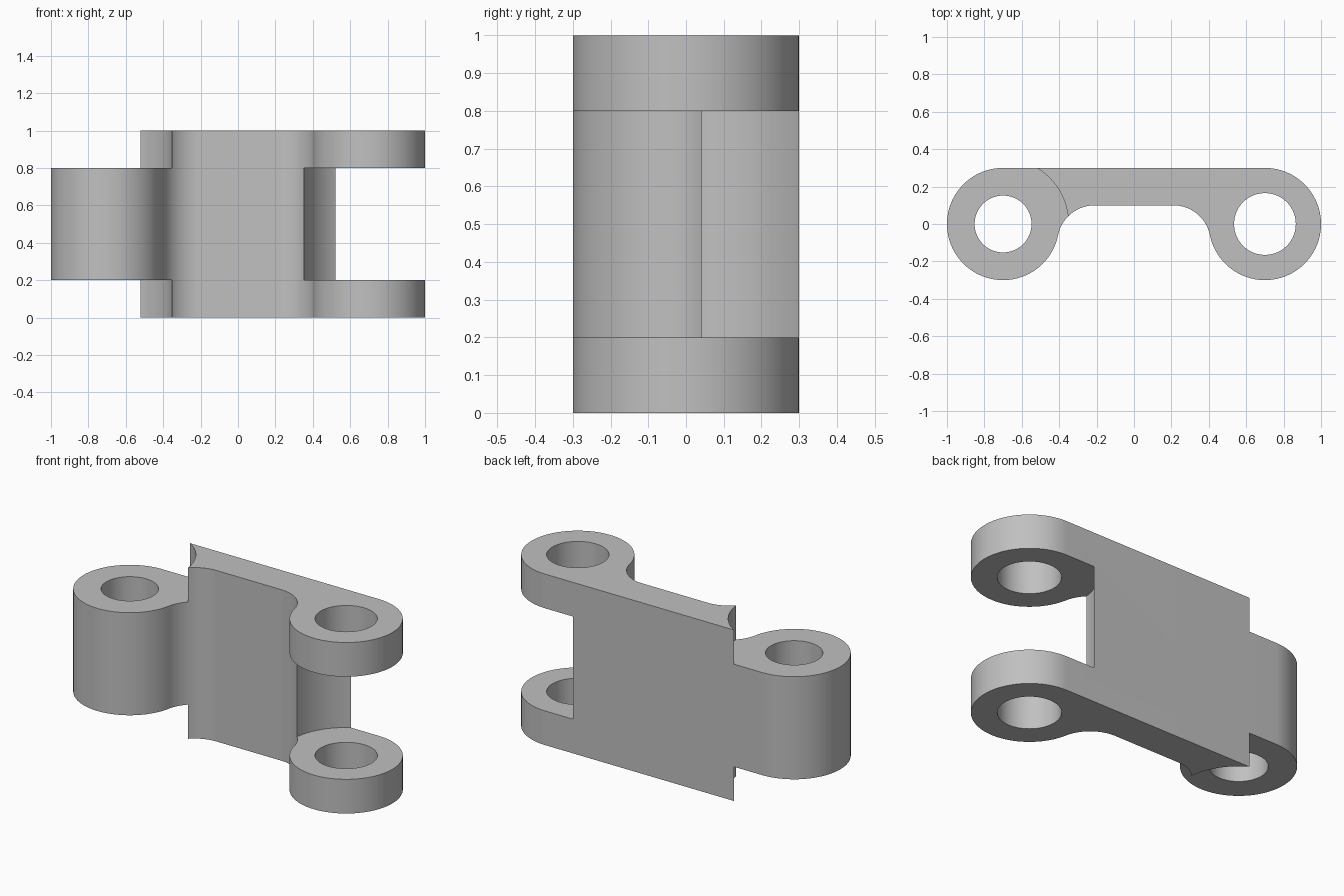
import bpy, bmesh
from math import radians, cos, sin, atan2, sqrt, pi

cube = bpy.data.objects.get("Cube")
if cube:
    bpy.data.objects.remove(cube, do_unlink=True)

BOSS_X, BOSS_R = 0.7, 0.3      # barrel centres and radius
WEB_Y, FILLET_R = 0.1, 0.2     # front of the web and its fillet
CLEAR_R = 0.35                 # clearance for the neighbouring barrel

steel = bpy.data.materials.new("plain_grey")
steel.use_nodes = True
grey = (0.53, 0.53, 0.53, 1)
steel.diffuse_color = grey
steel.node_tree.nodes["Principled BSDF"].inputs["Base Color"].default_value = grey


def arc(cx, cy, r, start, end, steps):
    angles = [start + (end - start) * i / steps for i in range(steps + 1)]
    return [(cx + r * cos(a), cy + r * sin(a)) for a in angles]


def prism(name, outline, z0, z1):
    bm = bmesh.new()
    face = bm.faces.new([bm.verts.new((x, y, z0)) for x, y in outline])
    top = bmesh.ops.extrude_face_region(bm, geom=[face])["geom"]
    verts = [v for v in top if isinstance(v, bmesh.types.BMVert)]
    bmesh.ops.translate(bm, verts=verts, vec=(0, 0, z1 - z0))
    bmesh.ops.recalc_face_normals(bm, faces=bm.faces)
    mesh = bpy.data.meshes.new(name)
    bm.to_mesh(mesh)
    bm.free()
    obj = bpy.data.objects.new(name, mesh)
    bpy.context.collection.objects.link(obj)
    mesh.materials.append(steel)
    return obj


# Link outline: half of it, then mirrored
fillet_y = WEB_Y - FILLET_R
fillet_x = BOSS_X - sqrt((BOSS_R + FILLET_R) ** 2 - fillet_y ** 2)
join = atan2(-fillet_y, BOSS_X - fillet_x)
half = arc(BOSS_X, 0, BOSS_R, pi / 2, join - pi, 72)
half += arc(fillet_x, fillet_y, FILLET_R, join, pi / 2, 24)[1:]
outline = half + [(-x, y) for x, y in reversed(half)]
link = prism("hinge_link", outline, 0, 1)

# Clearances beside the single barrel and between the fork ears, then pin holes
cuts = [
    ("barrel_clearance_top", -BOSS_X, CLEAR_R, 0.8, 1.1),
    ("barrel_clearance_bottom", -BOSS_X, CLEAR_R, -0.1, 0.2),
    ("fork_gap", BOSS_X, CLEAR_R, 0.2, 0.8),
    ("barrel_pin_hole", -BOSS_X, 0.152, -0.1, 1.1),
    ("fork_pin_hole", BOSS_X, 0.165, -0.1, 1.1),
]
bpy.ops.object.select_all(action="DESELECT")
bpy.context.view_layer.objects.active = link
link.select_set(True)
for name, x, r, z0, z1 in cuts:
    cutter = prism(name, arc(x, 0, r, 0, 2 * pi, 96)[:-1], z0, z1)
    cutter.hide_render = True
    mod = link.modifiers.new(name, "BOOLEAN")
    mod.operation = "DIFFERENCE"
    mod.solver = "EXACT"
    mod.object = cutter
    bpy.ops.object.modifier_apply(modifier=name)
    bpy.data.objects.remove(cutter, do_unlink=True)

bpy.ops.object.shade_smooth_by_angle(angle=radians(30))
